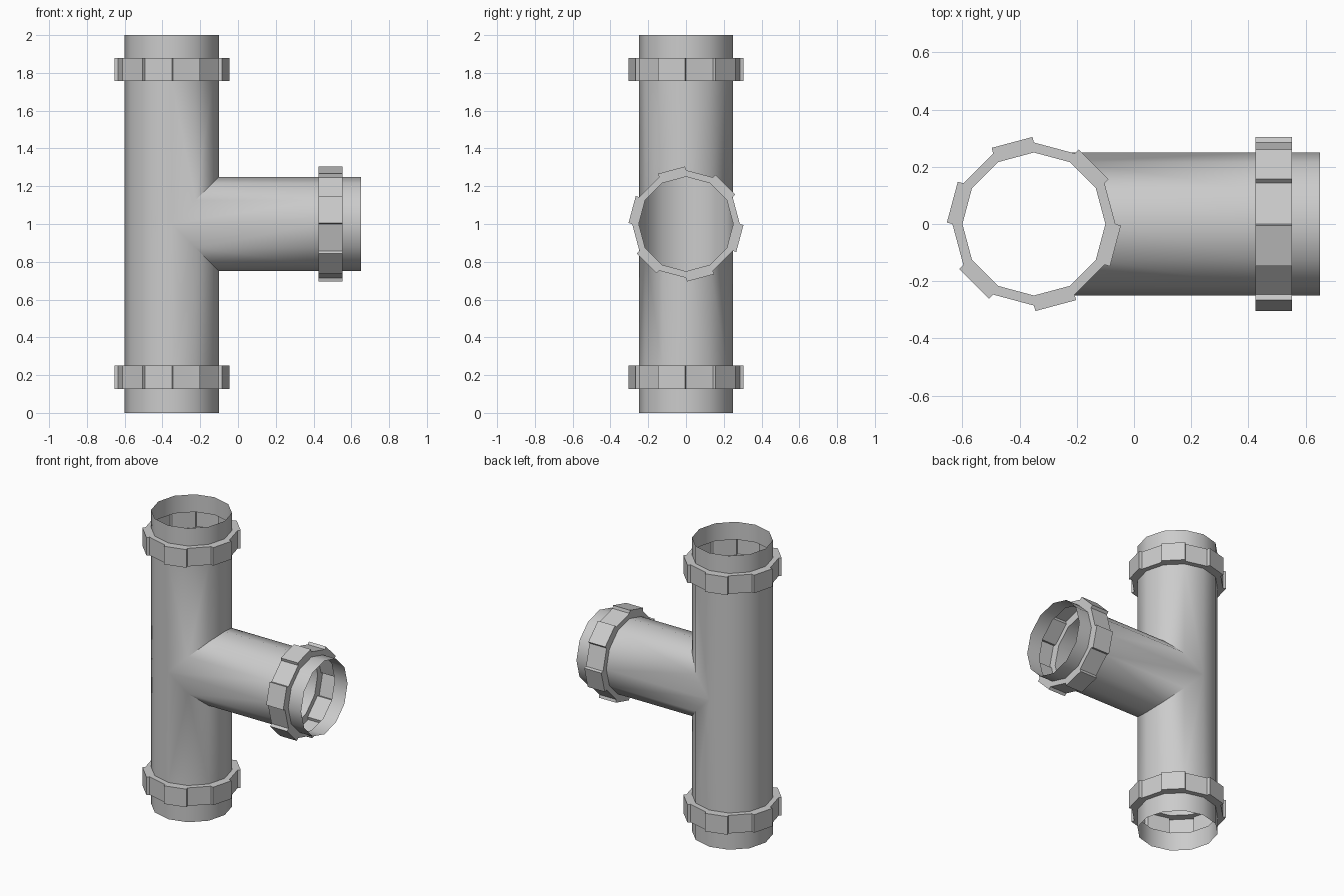
import bpy, bmesh
from math import radians
from mathutils import Vector, Matrix

cube = bpy.data.objects.get("Cube")
if cube:
    bpy.data.objects.remove(cube)

SIDES = 12
PIPE_R, COLLAR_R, LUG = 0.25, 0.285, 0.02
JOINT = Vector((-0.35, 0, 1))

grey = bpy.data.materials.new("plain_grey")
grey.use_nodes = True
colour = (0.6, 0.6, 0.6, 1)
grey.diffuse_color = colour
grey.node_tree.nodes["Principled BSDF"].inputs["Base Color"].default_value = colour


def direction(angle):
    return Matrix.Rotation(radians(angle), 3, 'Z') @ Vector((1, 0, 0))


def add_arm(target, place, start, collar, end, planes):
    """One open pipe arm with a hollow collar, trimmed by mitre planes."""
    bm = bmesh.new()
    low, high = collar
    step = 360 / SIDES

    def quad(*corners):
        bm.faces.new([bm.verts.new(place(p, t)) for p, t in corners])

    def wall(p, q, t0, t1):
        quad((p, t0), (q, t0), (q, t1), (p, t1))

    def cap(a, b, c, d):
        for t in collar:
            quad((a, t), (b, t), (c, t), (d, t))

    for k in range(SIDES):
        d0, d1 = direction(k * step), direction((k + 1) * step)
        p0, p1 = d0 * PIPE_R, d1 * PIPE_R
        q0, q1 = d0 * COLLAR_R, d1 * COLLAR_R
        # pipe wall either side of the collar
        wall(p0, p1, start, low)
        wall(p0, p1, high, end)
        cap(p0, p1, q1, q0)
        # every other collar facet is a raised grip lug
        if k % 2:
            out = (d0 + d1).normalized() * LUG
            u0, u1 = q0 + out, q1 + out
            cap(q0, q1, u1, u0)
            wall(q0, u0, low, high)
            wall(q1, u1, low, high)
            q0, q1 = u0, u1
        wall(q0, q1, low, high)

    for normal in planes:
        geom = bm.verts[:] + bm.edges[:] + bm.faces[:]
        bmesh.ops.bisect_plane(bm, geom=geom, dist=1e-5, plane_co=JOINT,
                               plane_no=Vector(normal), clear_inner=True)
    part = bpy.data.meshes.new("arm")
    bm.to_mesh(part)
    bm.free()
    target.from_mesh(part)
    bpy.data.meshes.remove(part)


def upright(p, t):
    return Vector((JOINT.x + p.x, p.y, t))


def sideways(p, t):
    return Vector((t, p.x, JOINT.z + p.y))


tee = bmesh.new()
# upper arm, lower arm, side branch
add_arm(tee, upright, 1, (1.757, 1.88), 2, [(-1, 0, 1)])
add_arm(tee, upright, 1, (0.25, 0.127), 0, [(-1, 0, -1)])
add_arm(tee, sideways, JOINT.x, (0.425, 0.553), 0.65, [(1, 0, 1), (1, 0, -1)])
bmesh.ops.remove_doubles(tee, verts=tee.verts[:], dist=1e-4)
bmesh.ops.recalc_face_normals(tee, faces=tee.faces[:])

mesh = bpy.data.meshes.new("pipe_tee")
tee.to_mesh(mesh)
tee.free()
mesh.materials.append(grey)
pipe = bpy.data.objects.new("pipe_tee", mesh)
bpy.context.collection.objects.link(pipe)

# smooth pipe walls, crisp collar edges
bpy.ops.object.select_all(action='DESELECT')
pipe.select_set(True)
bpy.context.view_layer.objects.active = pipe
bpy.ops.object.shade_smooth_by_angle(angle=radians(40))
